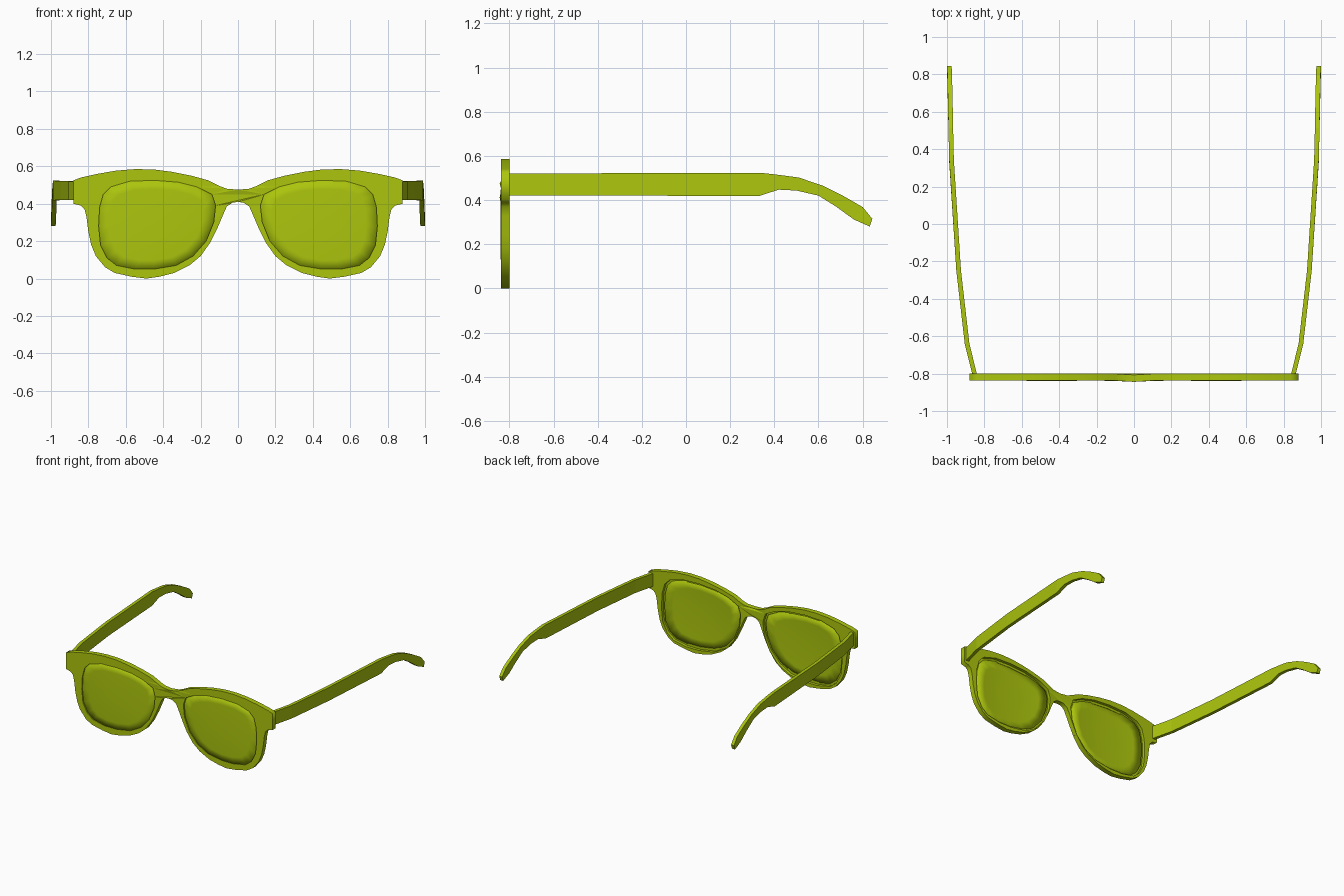
import bpy
import bmesh
from mathutils import Vector

default = bpy.data.objects.get("Cube")
if default:
    bpy.data.objects.remove(default)

# Single plastic colour
lime = bpy.data.materials.new("lime_plastic")
colour = (0.41, 0.56, 0.004, 1)
lime.use_nodes = True
lime.diffuse_color = colour
shader = next(n for n in lime.node_tree.nodes if n.type == "BSDF_PRINCIPLED")
shader.inputs["Base Color"].default_value = colour

# Half outline of the front, from bridge top round to bridge bottom (x, z)
HALF_RIM = [(0, .475), (.06, .48), (.1, .495), (.16, .525), (.25, .55), (.35, .57),
            (.45, .583), (.55, .585), (.65, .577), (.75, .56), (.84, .54), (.88, .525),
            (.88, .4), (.84, .39), (.82, .37), (.81, .33), (.8, .25), (.785, .18),
            (.76, .12), (.71, .06), (.66, .03), (.57, .01), (.49, 0), (.42, .01),
            (.34, .03), (.26, .07), (.2, .12), (.15, .19), (.11, .27), (.08, .34),
            (.06, .385), (.03, .405), (0, .41)]
# Outline of one lens opening
LENS = [(.12, .39), (.13, .3), (.17, .2), (.24, .12), (.33, .07), (.45, .05), (.55, .05),
        (.65, .07), (.7, .11), (.735, .18), (.745, .28), (.74, .38), (.72, .45),
        (.68, .49), (.58, .52), (.45, .525), (.32, .515), (.22, .49), (.14, .45)]
CX, CZ = .44, .29


def mirrored(points):
    return [(-x, z) for x, z in points]


def grown(points, factor):
    return [(CX + (x - CX) * factor, CZ + (z - CZ) * factor) for x, z in points]


def add_object(name, mesh):
    obj = bpy.data.objects.new(name, mesh)
    bpy.context.collection.objects.link(obj)
    mesh.materials.clear()
    mesh.materials.append(lime)
    return obj


def plate(name, loops, front, back):
    """Filled outline with holes, extruded between two depths."""
    curve = bpy.data.curves.new(name + "_profile", "CURVE")
    curve.dimensions = "2D"
    curve.fill_mode = "BOTH"
    curve.extrude = (back - front) / 2
    for loop in loops:
        spline = curve.splines.new("POLY")
        spline.points.add(len(loop) - 1)
        for point, (x, z) in zip(spline.points, loop):
            point.co = (x, z, 0, 1)
        spline.use_cyclic_u = True
    helper = bpy.data.objects.new(name + "_profile", curve)
    bpy.context.collection.objects.link(helper)
    bpy.context.view_layer.update()
    graph = bpy.context.evaluated_depsgraph_get()
    mesh = bpy.data.meshes.new_from_object(helper.evaluated_get(graph))
    bpy.data.objects.remove(helper)
    # Stand the plate upright and push the bridge slightly forward
    for v in mesh.vertices:
        x, z, depth = v.co
        bridge = max(0, 1 - abs(x) / .1)
        v.co = (x, (front + back) / 2 - depth - .007 * bridge, z)
    mesh.name = name
    return add_object(name, mesh)


# Front frame: front lip holds the lenses, rear rim has wider openings
rim = HALF_RIM + mirrored(HALF_RIM[1:-1])[::-1]
wide = grown(LENS, 1.08)
plate("frame_front", [rim, LENS, mirrored(LENS)], -.837, -.822)
plate("frame_rear", [rim, wide, mirrored(wide)], -.822, -.8)


def lens(name, side):
    """Gently domed lens made of shrinking rings."""
    bm = bmesh.new()

    def vert(x, z):
        y = -.841 + .15 * (x - CX) ** 2 + .08 * (z - CZ) ** 2
        return bm.verts.new((side * x, y, z))

    rings = [[vert(x, z) for x, z in grown(LENS, f)] for f in (1.03, .8, .55, .3)]
    count = len(LENS)
    for a, b in zip(rings, rings[1:]):
        for i in range(count):
            j = (i + 1) % count
            bm.faces.new((a[i], a[j], b[j], b[i]))
    bm.faces.new(rings[-1])
    bmesh.ops.recalc_face_normals(bm, faces=bm.faces)
    if sum((f.normal.y for f in bm.faces)) > 0:
        bmesh.ops.reverse_faces(bm, faces=bm.faces)
    mesh = bpy.data.meshes.new(name)
    bm.to_mesh(mesh)
    bm.free()
    obj = add_object(name, mesh)
    for p in mesh.polygons:
        p.use_smooth = True
    thick = obj.modifiers.new("thickness", "SOLIDIFY")
    thick.thickness = .012
    thick.offset = -1


# Temple sections: outer x, then top (y, z) and bottom (y, z)
TEMPLE = [(.863, -.81, .52, -.81, .42), (.905, -.64, .52, -.64, .42),
          (.95, -.25, .522, -.25, .42), (.988, .34, .523, .33, .418),
          (.99, .42, .514, .42, .447), (.992, .51, .502, .5, .443),
          (.994, .62, .465, .6, .42), (.996, .71, .42, .68, .37),
          (.998, .8, .368, .76, .312), (1, .844, .315, .832, .28)]


def temple(name, side):
    bm = bmesh.new()
    sections = []
    for x, top_y, top_z, low_y, low_z in TEMPLE:
        corners = [(x, top_y, top_z), (x - .025, top_y, top_z),
                   (x - .025, low_y, low_z), (x, low_y, low_z)]
        sections.append([bm.verts.new(Vector((side * c[0], c[1], c[2]))) for c in corners])
    for a, b in zip(sections, sections[1:]):
        for i in range(4):
            j = (i + 1) % 4
            bm.faces.new((a[i], a[j], b[j], b[i]))
    bm.faces.new(sections[0])
    bm.faces.new(sections[-1])
    bmesh.ops.recalc_face_normals(bm, faces=bm.faces)
    mesh = bpy.data.meshes.new(name)
    bm.to_mesh(mesh)
    bm.free()
    add_object(name, mesh)


for label, side in (("left", 1), ("right", -1)):
    lens(label + "_lens", side)
    temple(label + "_temple", side)
